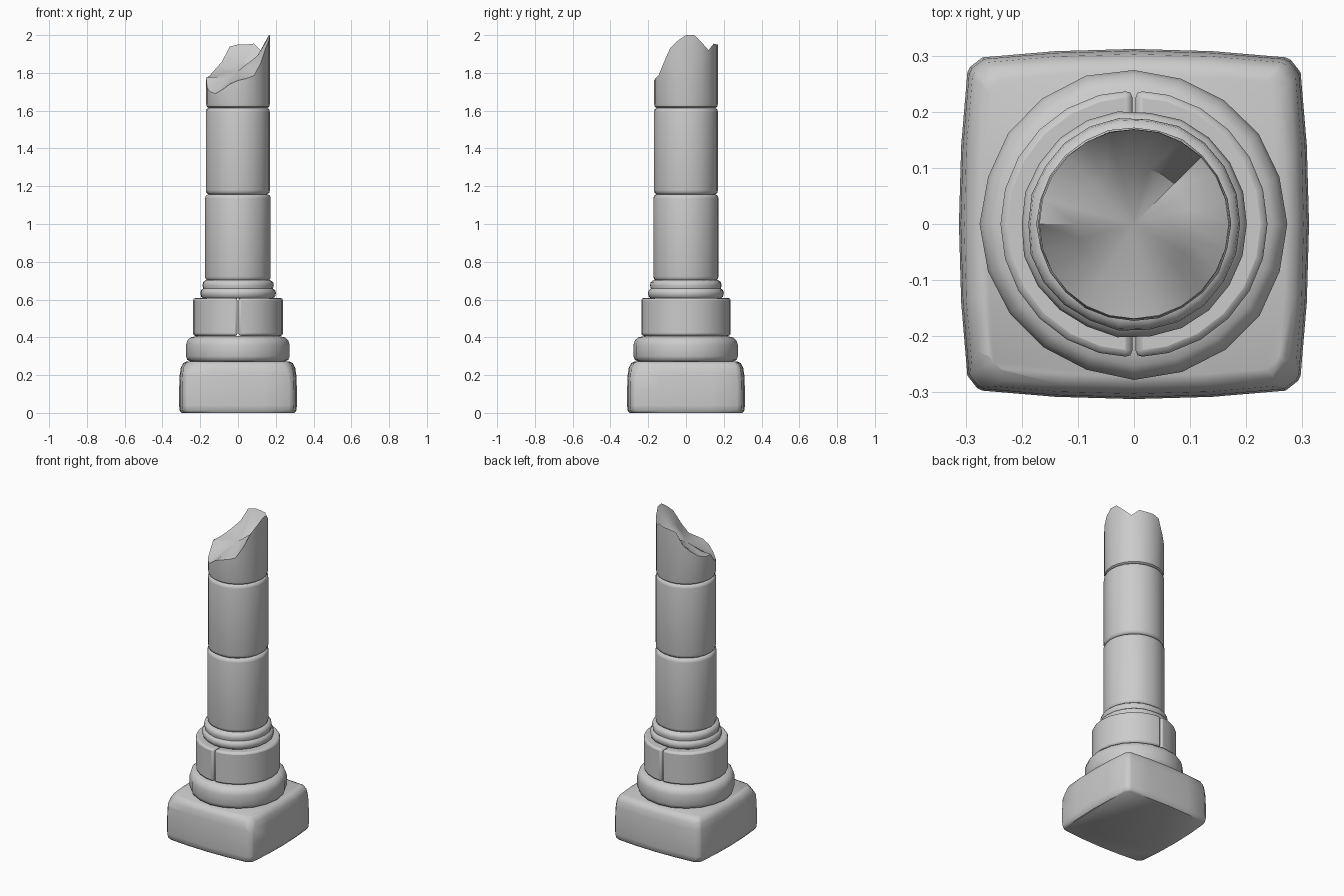
import bpy, bmesh, random
from math import sin, cos, pi, radians
from mathutils import Vector

if "Cube" in bpy.data.objects:
    bpy.data.objects.remove(bpy.data.objects["Cube"])

random.seed(4)


def finish(name, bm, angle=35):
    bmesh.ops.recalc_face_normals(bm, faces=bm.faces)
    me = bpy.data.meshes.new(name)
    bm.to_mesh(me)
    bm.free()
    me.shade_smooth()
    me.set_sharp_from_angle(angle=radians(angle))
    ob = bpy.data.objects.new(name, me)
    bpy.context.collection.objects.link(ob)
    return ob


def bridge(bm, a, b):
    n = len(a)
    for i in range(n):
        bm.faces.new((a[i], a[(i + 1) % n], b[(i + 1) % n], b[i]))


def loft(outline, profile, cap_top=True):
    """Stack scaled copies of an outline; profile holds (scale, z)."""
    bm = bmesh.new()
    rings = [[bm.verts.new((x * s, y * s, z)) for x, y in outline] for s, z in profile]
    for a, b in zip(rings, rings[1:]):
        bridge(bm, a, b)
    bm.faces.new(rings[0])
    if cap_top:
        bm.faces.new(rings[-1])
    return bm, rings


def circle(n, wear=0.0):
    pts = []
    for i in range(n):
        a, r = 2 * pi * i / n, 1 + random.uniform(-wear, wear)
        pts.append((r * cos(a), r * sin(a)))
    return pts


# Plinth: bulging square block with worn edges and chipped corners
side = [(0.297, -0.27), (0.308, -0.14), (0.312, 0), (0.308, 0.14), (0.297, 0.27), (0.28, 0.292)]
square = []
for k in range(4):
    c, s = (1, 0, -1, 0)[k], (0, 1, 0, -1)[k]
    square += [(x * c - y * s, x * s + y * c) for x, y in side]
bm, _ = loft(square, [(0.96, 0), (0.99, 0.012), (1, 0.04), (1, 0.12), (0.99, 0.2),
                      (0.97, 0.24), (0.93, 0.263), (0.87, 0.272)])
for co, no in (((-0.26, -0.26, 0.25), (-1, -1, 1.1)), ((0.285, -0.26, 0.22), (1, -0.8, 0.6)),
               ((-0.285, 0.285, 0.03), (-1, 1, -0.8))):
    cut = bmesh.ops.bisect_plane(bm, geom=bm.verts[:] + bm.edges[:] + bm.faces[:],
                                 plane_co=co, plane_no=no, clear_outer=True)
    edges = [e for e in cut["geom_cut"] if isinstance(e, bmesh.types.BMEdge)]
    bmesh.ops.holes_fill(bm, edges=edges)
finish("plinth", bm, 50)

# Lower ring
bm, _ = loft(circle(20, 0.012), [(0.25, 0.272), (0.268, 0.28), (0.275, 0.30), (0.275, 0.36),
                                 (0.268, 0.383), (0.25, 0.4), (0.22, 0.406)])
finish("base_ring", bm, 50)

# Split drum: two half discs with a narrow joint front and back
for name, sx in (("split_drum_right", 1), ("split_drum_left", -1)):
    half = [(sx * max(0.003, 0.238 * cos(a)), 0.238 * sin(a))
            for a in (radians(-90 + 15 * i) for i in range(13))]
    bm, _ = loft(half, [(1, 0.408), (1, 0.608)])
    ob = finish(name, bm, 40)
    bev = ob.modifiers.new("worn_edges", 'BEVEL')
    bev.width, bev.segments = 0.012, 2
    bev.limit_method, bev.angle_limit = 'ANGLE', radians(40)

# Moulded collar
bm, _ = loft(circle(22, 0.012), [(0.185, 0.606), (0.197, 0.615), (0.202, 0.635), (0.197, 0.65),
                                 (0.186, 0.658), (0.19, 0.675), (0.187, 0.692), (0.172, 0.703)])
finish("collar", bm, 50)

# Shaft drums
for name, z0, z1, r in (("lower_drum", 0.70, 1.157, 0.173), ("middle_drum", 1.157, 1.615, 0.17)):
    bm, _ = loft(circle(24, 0.008), [(r - 0.015, z0), (r - 0.003, z0 + 0.008), (r, z0 + 0.022),
                                     (r, z1 - 0.022), (r - 0.003, z1 - 0.008), (r - 0.015, z1)])
    finish(name, bm, 50)

# Broken drum: rim heights every 15 degrees from +x, then the hollow fracture face
rim = [2.0, 2.0, 1.96, 1.92, 1.955, 1.95, 1.95, 1.94, 1.86, 1.82, 1.79, 1.775,
       1.775, 1.72, 1.70, 1.69, 1.71, 1.74, 1.76, 1.77, 1.785, 1.85, 1.93, 1.97]
inner = [1.89, 1.88, 1.86, 1.83, 1.84, 1.86, 1.86, 1.84, 1.82, 1.81, 1.80, 1.79,
         1.78, 1.76, 1.75, 1.74, 1.75, 1.76, 1.77, 1.78, 1.80, 1.82, 1.85, 1.88]
R = 0.169
bm, rings = loft(circle(24), [(R - 0.015, 1.613), (R - 0.003, 1.622), (R, 1.636), (R, 1.8)],
                 cap_top=False)
last = rings[-1]
for v, z in zip(last, rim):
    v.co.z = z
hollow = [bm.verts.new((v.co.x * 0.6, v.co.y * 0.6, z)) for v, z in zip(last, inner)]
bridge(bm, last, hollow)
mid = bm.verts.new((0, 0, 1.81))
for i in range(24):
    bm.faces.new((hollow[i], hollow[(i + 1) % 24], mid))
finish("broken_drum", bm, 40)
